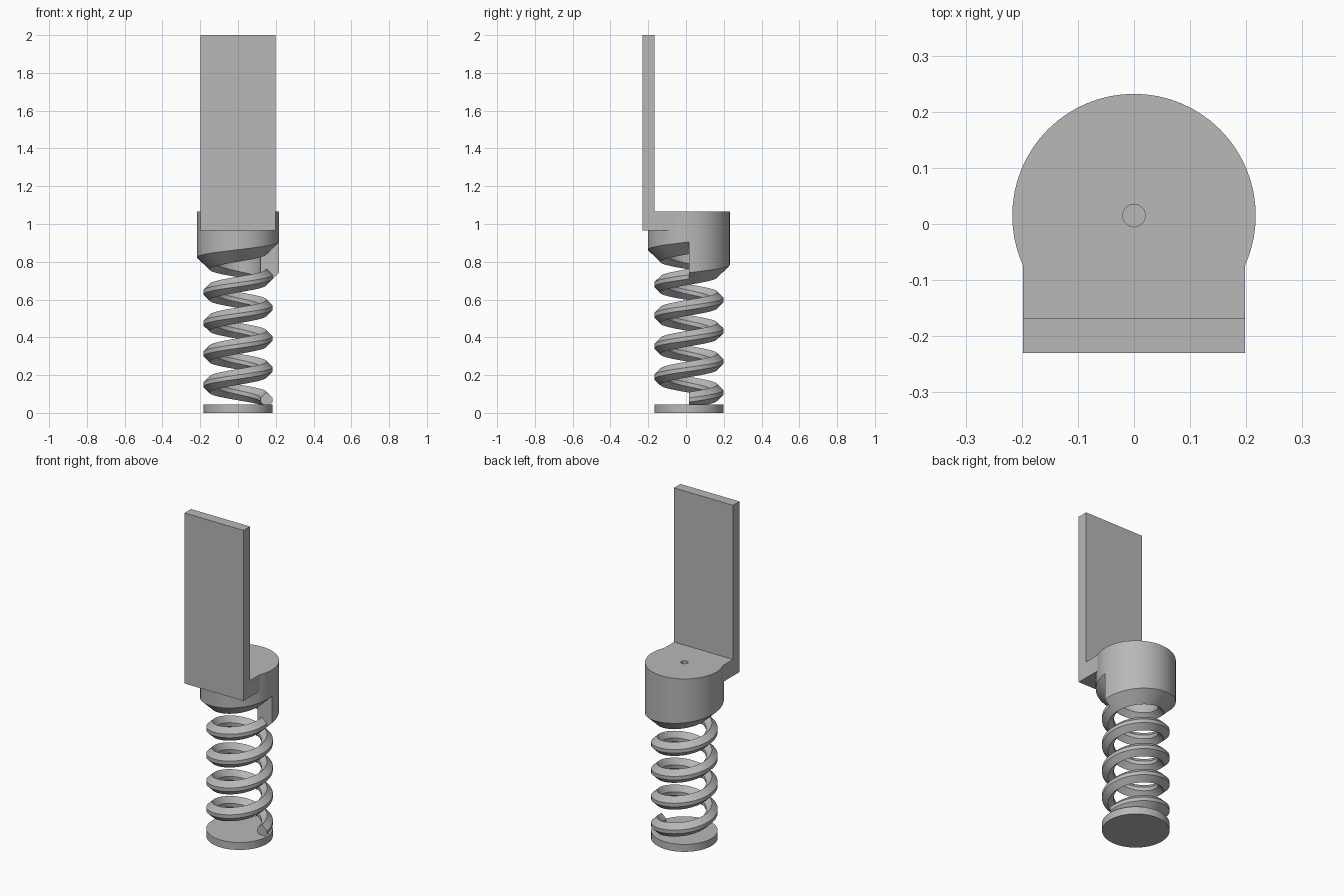
import bpy
import bmesh
from math import cos, sin, pi, radians

cube = bpy.data.objects.get("Cube")
if cube:
    bpy.data.objects.remove(cube, do_unlink=True)

AXIS_Y = 0.015      # spring and holder share this vertical axis
PITCH = 0.163
TURNS = 4
STEPS = 64          # segments per turn
START_Z = 0.068

gray = bpy.data.materials.new("plain_gray")
gray.use_nodes = True
color = (0.48, 0.48, 0.48, 1)
gray.diffuse_color = color
gray.node_tree.nodes["Principled BSDF"].inputs["Base Color"].default_value = color


def make_object(name, bm):
    bmesh.ops.recalc_face_normals(bm, faces=bm.faces)
    mesh = bpy.data.meshes.new(name)
    bm.to_mesh(mesh)
    bm.free()
    mesh.materials.append(gray)
    obj = bpy.data.objects.new(name, mesh)
    bpy.context.collection.objects.link(obj)
    return obj


def select_only(obj):
    bpy.ops.object.select_all(action='DESELECT')
    obj.select_set(True)
    bpy.context.view_layer.objects.active = obj


def smooth(obj):
    select_only(obj)
    bpy.ops.object.shade_smooth_by_angle(angle=radians(25))


def sweep(bm, section, turns):
    """Sweep section(rise), a closed list of (radius, z), around the axis."""
    rings = []
    for i in range(turns * STEPS + 1):
        a = 2 * pi * i / STEPS
        rings.append([bm.verts.new((r * cos(a), AXIS_Y + r * sin(a), z))
                      for r, z in section(PITCH * i / STEPS)])
    n = len(rings[0])
    for a, b in zip(rings, rings[1:]):
        for k in range(n):
            m = (k + 1) % n
            bm.faces.new((a[k], a[m], b[m], b[k]))
    return rings


def box(bm, x, y0, y1, z0, z1):
    verts = bmesh.ops.create_cube(bm, size=1)["verts"]
    for v in verts:
        v.co = (x * 2 * v.co.x, y1 if v.co.y > 0 else y0, z1 if v.co.z > 0 else z0)


# Base disc
bm = bmesh.new()
bmesh.ops.create_cone(bm, cap_ends=True, segments=STEPS, radius1=0.183,
                      radius2=0.183, depth=0.045)
bmesh.ops.translate(bm, verts=bm.verts, vec=(0, AXIS_Y, 0.0225))
smooth(make_object("base_disc", bm))


# Spring with a six-sided wire
def wire(rise):
    z = START_Z + rise
    return [(0.183, z - 0.011), (0.183, z + 0.011), (0.151, z + 0.042),
            (0.12, z + 0.011), (0.12, z - 0.011), (0.151, z - 0.042)]


bm = bmesh.new()
rings = sweep(bm, wire, TURNS)
bm.faces.new(rings[0])
bm.faces.new(rings[-1])
smooth(make_object("coil_spring", bm))

# Hollow holder whose lower rim climbs with the last coil
RIM_Z = START_Z + TURNS * PITCH


def holder_wall(rise):
    z = RIM_Z + rise
    end = RIM_Z + PITCH
    return [(0.217, z + 0.022), (0.217, end + 0.022), (0.217, 1.065),
            (0.02, 1.065), (0.02, 0.955), (0.12, 0.955),
            (0.12, end - 0.011), (0.12, z - 0.011), (0.151, z - 0.042)]


bm = bmesh.new()
sweep(bm, holder_wall, 1)
bmesh.ops.remove_doubles(bm, verts=bm.verts, dist=0.0001)
# Close the step where the rim ends meet
bmesh.ops.holes_fill(bm, edges=[e for e in bm.edges if e.is_boundary], sides=0)
holder = make_object("spring_holder", bm)

# Ledge and upright plate, an L-shaped bracket joined to the holder
bm = bmesh.new()
outline = [(-0.23, 0.965), (-0.07, 0.965), (-0.07, 1.065),
           (-0.168, 1.065), (-0.168, 2), (-0.23, 2)]
face = bm.faces.new([bm.verts.new((-0.198, y, z)) for y, z in outline])
side = bmesh.ops.extrude_face_region(bm, geom=[face])
moved = [g for g in side["geom"] if isinstance(g, bmesh.types.BMVert)]
bmesh.ops.translate(bm, verts=moved, vec=(0.396, 0, 0))
bracket = make_object("upright_bracket", bm)

select_only(holder)
union = holder.modifiers.new("join_bracket", 'BOOLEAN')
union.operation = 'UNION'
union.solver = 'EXACT'
union.object = bracket
bpy.ops.object.modifier_apply(modifier=union.name)
bpy.data.objects.remove(bracket, do_unlink=True)
holder.name = "spring_holder_with_plate"
smooth(holder)
